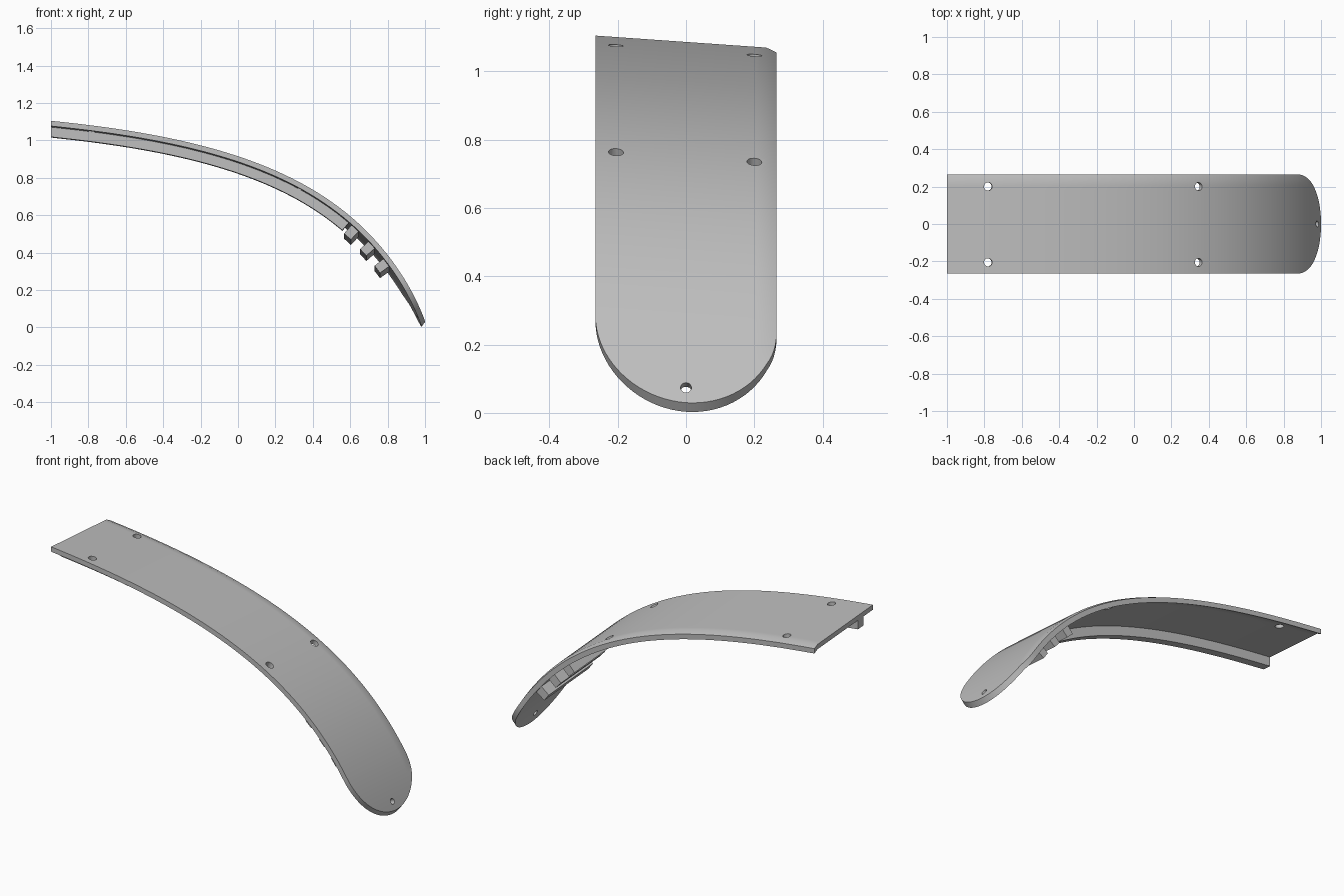
import bpy, bmesh, math
from mathutils import Vector, Matrix

if "Cube" in bpy.data.objects:
    bpy.data.objects.remove(bpy.data.objects["Cube"])

HALF = 0.265      # half width of the plate, also the radius of its round tip
THICK = 0.028
ROLL = 0.07       # sideways tilt of the whole part

grey = bpy.data.materials.new("light_grey")
grey.use_nodes = True
colour = (0.52, 0.52, 0.52, 1)
grey.diffuse_color = colour
grey.node_tree.nodes["Principled BSDF"].inputs["Base Color"].default_value = colour

# Arched centre line in the xz plane, measured by arc length
A, B, C, D = (Vector(p) for p in ((-1, 1.086), (0.05, 0.981), (0.69, 0.738), (1, 0.03)))
N = 300
line = []
for i in range(N + 1):
    t = i / N
    u = 1 - t
    line.append(A * u**3 + B * 3 * u * u * t + C * 3 * u * t * t + D * t**3)
dist = [0.0]
for p, q in zip(line, line[1:]):
    dist.append(dist[-1] + (q - p).length)
LENGTH = dist[-1]


def s_at_x(x):
    i = next(i for i in range(N) if line[i + 1].x >= x)
    f = (x - line[i].x) / (line[i + 1].x - line[i].x)
    return dist[i] + f * (dist[i + 1] - dist[i])


def frame(s):
    i = next((i for i in range(N) if dist[i + 1] >= s), N - 1)
    f = (s - dist[i]) / (dist[i + 1] - dist[i])
    lo, hi = line[max(i - 1, 0)], line[min(i + 2, N)]
    tangent = (hi - lo).normalized()
    return line[i].lerp(line[i + 1], f), tangent, Vector((-tangent.y, tangent.x))


def place(s, y, depth):
    """Point at arc length s, width y and depth under the outer skin."""
    p, tangent, normal = frame(s)
    slant = max(0, (s - LENGTH + HALF) / HALF) * 0.6
    p = p - normal * depth + tangent * depth * slant
    droop = 0.012 * max(0, (y - 0.235) / 0.03)
    return Vector((max(p.x, -1), y, p.y - ROLL * y - droop))


def slab(name, stations, y_range, top, bottom, columns):
    """Closed curved block following the arch."""
    bm = bmesh.new()
    layers = []
    for depth in (top, bottom):
        rows = []
        for s in stations:
            y0, y1 = y_range(s)
            rows.append([bm.verts.new(place(s, y0 + (y1 - y0) * c / columns, depth))
                         for c in range(columns + 1)])
        layers.append(rows)
    up, low = layers
    last = len(stations) - 1
    for r in range(last):
        for c in range(columns):
            for g in (up, low):
                bm.faces.new((g[r][c], g[r + 1][c], g[r + 1][c + 1], g[r][c + 1]))
        for c in (0, columns):
            bm.faces.new((up[r][c], up[r + 1][c], low[r + 1][c], low[r][c]))
    for r in (0, last):
        for c in range(columns):
            bm.faces.new((up[r][c], up[r][c + 1], low[r][c + 1], low[r][c]))
    bmesh.ops.recalc_face_normals(bm, faces=bm.faces)
    mesh = bpy.data.meshes.new(name)
    bm.to_mesh(mesh)
    bm.free()
    mesh.materials.append(grey)
    ob = bpy.data.objects.new(name, mesh)
    bpy.context.collection.objects.link(ob)
    return ob


def spread(a, b, n):
    return [a + (b - a) * i / n for i in range(n + 1)]


def smooth(ob):
    bpy.ops.object.select_all(action='DESELECT')
    ob.select_set(True)
    bpy.context.view_layer.objects.active = ob
    bpy.ops.object.shade_smooth_by_angle(angle=math.radians(30))


# Plate with a half-round tip
def plate_width(s):
    k = max(0, (s - LENGTH + HALF) / HALF)
    w = max(HALF * math.sqrt(max(0, 1 - k * k)), 0.004)
    return -w, w


tip_start = LENGTH - HALF
stations = spread(0, tip_start, 48)
stations += [tip_start + HALF * math.sin(math.pi / 2 * i / 20) for i in range(1, 21)]
plate = slab("curved_plate", stations, plate_width, 0, THICK, 18)

# Screw holes, drilled square to the skin
holes = [(x, y, 0.022) for x in (-0.78, 0.345) for y in (-0.205, 0.2)]
holes.append((0.98, 0, 0.016))
bm = bmesh.new()
for x, y, radius in holes:
    s = s_at_x(x)
    normal = frame(s)[2]
    axis = Vector((normal.x, 0, normal.y))
    turn = axis.to_track_quat('Z', 'Y').to_matrix().to_4x4()
    bmesh.ops.create_cone(bm, cap_ends=True, segments=20, radius1=radius, radius2=radius,
                          depth=0.2, matrix=Matrix.Translation(place(s, y, 0)) @ turn)
mesh = bpy.data.meshes.new("hole_cutter")
bm.to_mesh(mesh)
bm.free()
mesh.materials.append(grey)
cutter = bpy.data.objects.new("hole_cutter", mesh)
cutter.hide_render = True
bpy.context.collection.objects.link(cutter)
cut = plate.modifiers.new("holes", 'BOOLEAN')
cut.operation = 'DIFFERENCE'
cut.solver = 'EXACT'
cut.object = cutter
bpy.context.view_layer.objects.active = plate
bpy.ops.object.modifier_apply(modifier=cut.name)
bpy.data.objects.remove(cutter)
smooth(plate)

# Stiffening rail under the front edge
rail = slab("under_rail", spread(0, s_at_x(0.61), 44), lambda s: (-0.18, -0.13),
            THICK - 0.002, 0.08, 1)
smooth(rail)

# Cross ribs under the steep end
for i, x in enumerate((0.645, 0.735, 0.815)):
    s = s_at_x(x)
    rib = slab(f"cross_rib_{i + 1}", spread(s - 0.026, s + 0.026, 2),
               lambda s: (-0.2, 0.2), THICK - 0.002, 0.088, 1)
    smooth(rib)
